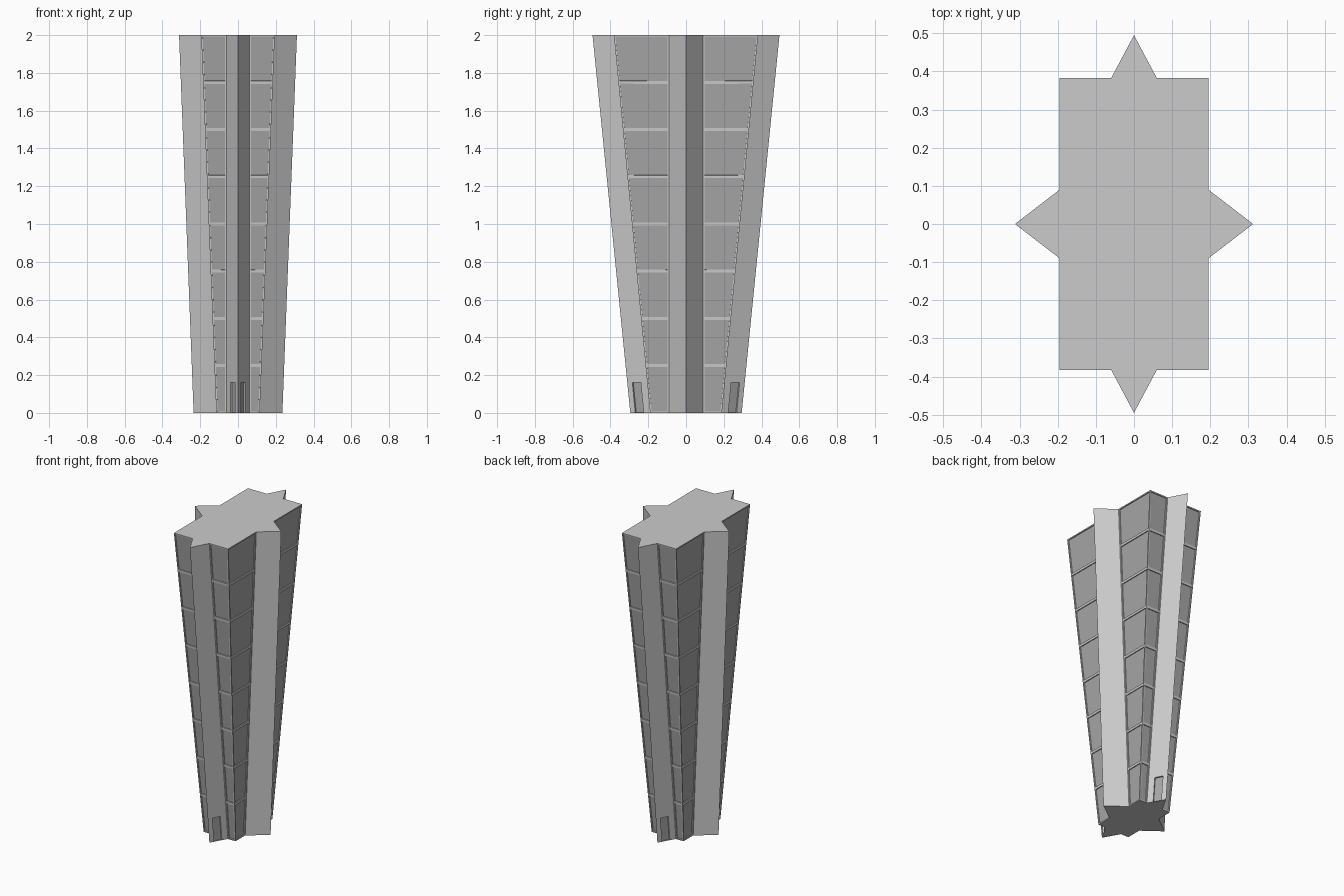
import bpy, bmesh

if "Cube" in bpy.data.objects:
    bpy.data.objects.remove(bpy.data.objects["Cube"])

H = 2.0
FX, FY = 0.06, 0.09          # half widths of the pointed fins


def dims(z):
    """Wall and fin-tip distances at height z: wall x, wall y, tip x, tip y."""
    low, high = (0.115, 0.19, 0.235, 0.295), (0.195, 0.382, 0.312, 0.495)
    return [a + (b - a) * z / H for a, b in zip(low, high)]


def corners(z):
    """Outline of one quarter, from the y fin tip to the x fin tip."""
    bx, by, tx, ty = dims(z)
    return [(0, ty), (FX, by), (bx, by), (bx, FY), (tx, 0)]


dark = bpy.data.materials.new("dark_panel")
dark.diffuse_color = (0.38, 0.38, 0.38, 1)
dark.use_nodes = True
dark.node_tree.nodes["Principled BSDF"].inputs["Base Color"].default_value = dark.diffuse_color
light = bpy.data.materials.new("light_wall")
light.diffuse_color = (0.8, 0.8, 0.8, 1)
light.use_nodes = True
light.node_tree.nodes["Principled BSDF"].inputs["Base Color"].default_value = light.diffuse_color

bm = bmesh.new()


def strip(i, sx, sy, levels, cols=(0, 1)):
    """Grid of outward faces on outline segment i; faces are keyed (row, col)."""
    grid = []
    for z in levels:
        (ax, ay), (bx, by) = corners(z)[i:i + 2]
        grid.append([bm.verts.new((sx * (ax + (bx - ax) * t),
                                   sy * (ay + (by - ay) * t), z)) for t in cols])
    faces = {}
    for r in range(len(levels) - 1):
        for c in range(len(cols) - 1):
            f = bm.faces.new((grid[r][c], grid[r][c + 1],
                              grid[r + 1][c + 1], grid[r + 1][c]))
            f.normal_update()
            m = f.calc_center_median()
            if f.normal.x * m.x + f.normal.y * m.y < 0:
                f.normal_flip()
                f.normal_update()
            faces[r, c] = f
    return faces


panels, doors = [], []
floors = [k * H / 8 for k in range(9)]
for sx in (1, -1):
    for sy in (1, -1):
        # Pointed y fin with a doorway, two panelled walls, plain x fin
        fin = strip(0, sx, sy, (0, 0.16, H), (0, 0.25, 0.68, 1))
        doors.append(fin[0, 1])
        for i in (1, 2):
            panels += strip(i, sx, sy, floors).values()
        strip(3, sx, sy, (0, H))

# Star-shaped caps
for z in (0, H):
    q = corners(z)
    ring = (q + [(x, -y) for x, y in q[-2::-1]]
            + [(-x, -y) for x, y in q[1:]] + [(-x, y) for x, y in q[-2:0:-1]])
    cap = bm.faces.new([bm.verts.new((x, y, z)) for x, y in ring])
    cap.normal_update()
    if (cap.normal.z > 0) != (z > 0):
        cap.normal_flip()

bmesh.ops.remove_doubles(bm, verts=bm.verts[:], dist=1e-5)

# Recessed panels between floor bands, and recessed doorways
for group, margin, depth in ((panels, 0.011, 0.006), (doors, 0.0005, 0.01)):
    group = [f for f in group if f.is_valid]
    bmesh.ops.inset_individual(bm, faces=group, thickness=margin, depth=0)
    bmesh.ops.inset_individual(bm, faces=group, thickness=0.0003, depth=-depth)
    for f in group:
        f.material_index = 1

mesh = bpy.data.meshes.new("tower")
bm.to_mesh(mesh)
bm.free()
mesh.materials.append(light)
mesh.materials.append(dark)
bpy.context.collection.objects.link(bpy.data.objects.new("tower", mesh))
